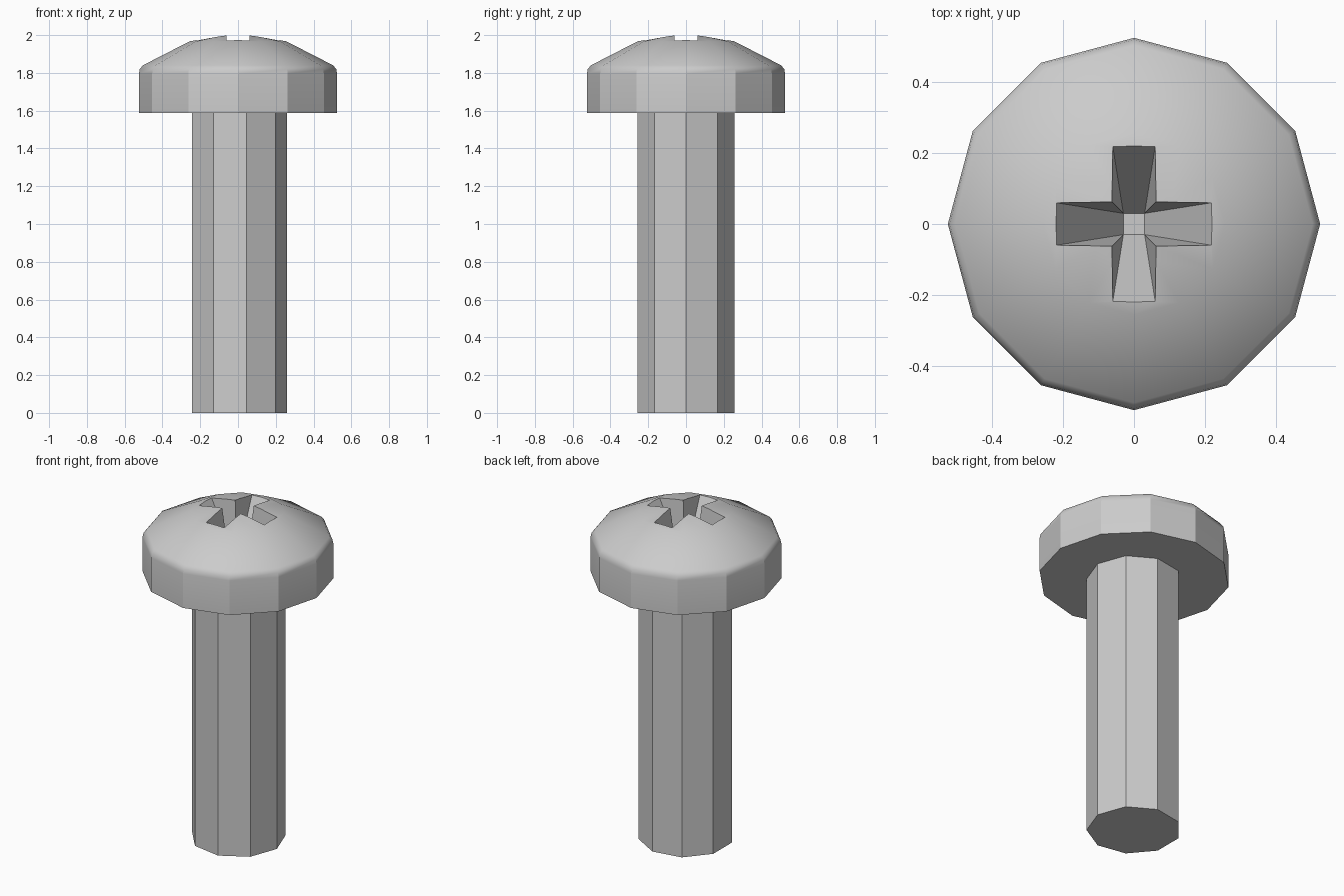
import bpy, bmesh
from math import cos, sin, radians, tau

cube = bpy.data.objects.get("Cube")
if cube:
    bpy.data.objects.remove(cube)

steel = bpy.data.materials.new("grey steel")
steel.use_nodes = True
steel.diffuse_color = (0.6, 0.6, 0.6, 1)
steel.node_tree.nodes["Principled BSDF"].inputs["Base Color"].default_value = (0.6, 0.6, 0.6, 1)


def loft(name, rings, apex=None):
    """Closed solid through a stack of rings, optionally ending in a point."""
    bm = bmesh.new()
    loops = [[bm.verts.new(p) for p in ring] for ring in rings]
    n = len(loops[0])
    bm.faces.new(loops[0][::-1])
    for low, high in zip(loops, loops[1:]):
        for i in range(n):
            j = (i + 1) % n
            bm.faces.new((low[i], low[j], high[j], high[i]))
    if apex:
        tip = bm.verts.new(apex)
        for i in range(n):
            bm.faces.new((loops[-1][i], loops[-1][(i + 1) % n], tip))
    else:
        bm.faces.new(loops[-1])
    bmesh.ops.recalc_face_normals(bm, faces=bm.faces)
    mesh = bpy.data.meshes.new(name)
    bm.to_mesh(mesh)
    bm.free()
    mesh.materials.append(steel)
    obj = bpy.data.objects.new(name, mesh)
    bpy.context.collection.objects.link(obj)
    return obj


def ring(r, z, n):
    return [(r * cos(tau * i / n), r * sin(tau * i / n), z) for i in range(n)]


def rect(x, y, z):
    return [(-x, -y, z), (x, -y, z), (x, y, z), (-x, y, z)]


# Nine-sided shank
SEAT = 1.588
loft("shank", [ring(0.26, z, 9) for z in (0, SEAT)])

# Twelve-sided domed head
profile = [(0.525, SEAT), (0.525, 1.795), (0.52, 1.82), (0.504, 1.84), (0.256, 1.967)]
head = loft("head", [ring(r, z, 12) for r, z in profile], (0, 0, 2.015))

# Cross recess: two crossed tapering wedges cut from the head
FLOOR, RIM, OVER = 1.64, 1.974, 1.15
for name, long_x in (("recess_cutter_x", True), ("recess_cutter_y", False)):
    length = 0.03 + (0.22 - 0.03) * OVER
    width = 0.03 + (0.06 - 0.03) * OVER
    top = FLOOR + (RIM - FLOOR) * OVER
    size = (length, width) if long_x else (width, length)
    cutter = loft(name, [rect(0.03, 0.03, FLOOR), rect(*size, top)])
    cutter.hide_render = True
    cutter.hide_set(True)
    cut = head.modifiers.new(name, "BOOLEAN")
    cut.operation = "DIFFERENCE"
    cut.solver = "EXACT"
    cut.object = cutter

# Bake the cuts, then smooth the dome while the side facets stay crisp
bpy.context.view_layer.update()
baked = bpy.data.meshes.new_from_object(head.evaluated_get(bpy.context.evaluated_depsgraph_get()))
head.modifiers.clear()
head.data = baked
for name in ("recess_cutter_x", "recess_cutter_y"):
    bpy.data.objects.remove(bpy.data.objects[name])
bpy.ops.object.select_all(action="DESELECT")
head.select_set(True)
bpy.context.view_layer.objects.active = head
bpy.ops.object.shade_smooth_by_angle(angle=radians(29))
